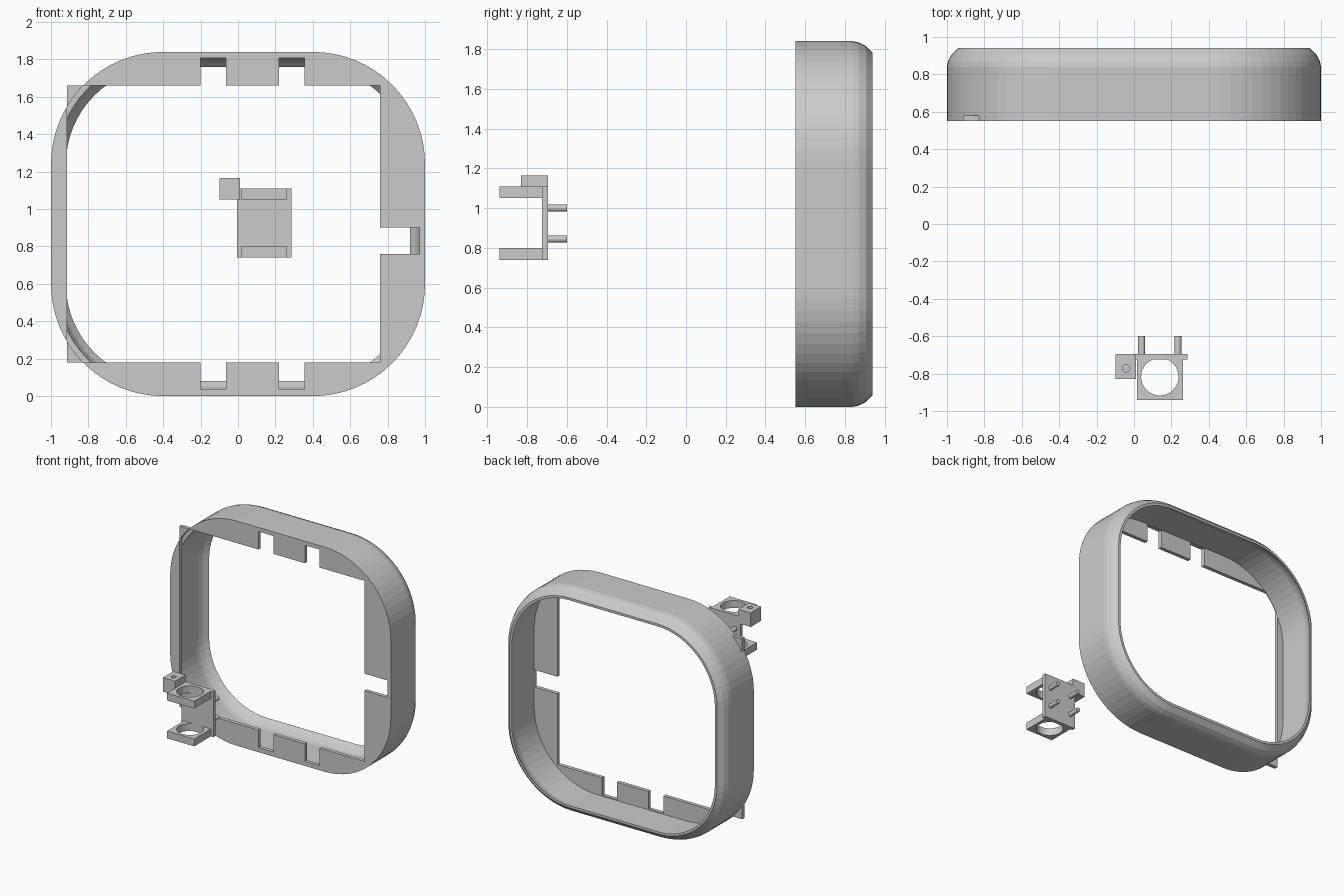
import bpy, bmesh, math
from mathutils import Matrix

if "Cube" in bpy.data.objects:
    bpy.data.objects.remove(bpy.data.objects["Cube"], do_unlink=True)

grey = bpy.data.materials.new("plain grey")
grey.use_nodes = True
GREY = (0.6, 0.6, 0.6, 1)
grey.diffuse_color = GREY
grey.node_tree.nodes["Principled BSDF"].inputs["Base Color"].default_value = GREY

MID, CORNER, STEPS = 0.92, 0.6, 16      # frame centre height, corner radius, facets


def finish(name, bm):
    bmesh.ops.recalc_face_normals(bm, faces=bm.faces)
    mesh = bpy.data.meshes.new(name)
    bm.to_mesh(mesh)
    bm.free()
    mesh.materials.append(grey)
    obj = bpy.data.objects.new(name, mesh)
    bpy.context.scene.collection.objects.link(obj)
    return obj


def box(name, x, y, z):
    bm = bmesh.new()
    bmesh.ops.create_cube(bm, size=1)
    for v in bm.verts:
        for i, (lo, hi) in enumerate((x, y, z)):
            v.co[i] = lo if v.co[i] < 0 else hi
    return finish(name, bm)


def cylinder(name, centre, radius, depth, axis="Z", sides=32):
    bm = bmesh.new()
    turn = Matrix.Rotation(math.pi / 2, 4, "X") if axis == "Y" else Matrix()
    bmesh.ops.create_cone(bm, cap_ends=True, segments=sides, radius1=radius,
                          radius2=radius, depth=depth,
                          matrix=Matrix.Translation(centre) @ turn)
    return finish(name, bm)


def outline(inset, y):
    """Rounded rectangle in the xz plane."""
    points = []
    for q, (sx, sz) in enumerate(((1, 1), (-1, 1), (-1, -1), (1, -1))):
        for i in range(STEPS + 1):
            a = (q + i / STEPS) * math.pi / 2
            r = CORNER - inset
            points.append((sx * (1 - CORNER) + r * math.cos(a), y,
                           MID + sz * (MID - CORNER) + r * math.sin(a)))
    return points


def loft(name, profile, closed):
    """Skin between outlines; closed joins last to first, else caps the ends."""
    bm = bmesh.new()
    loops = [[bm.verts.new(p) for p in outline(*step)] for step in profile]
    pairs = list(zip(loops, loops[1:]))
    if closed:
        pairs.append((loops[-1], loops[0]))
    else:
        bm.faces.new(loops[0])
        bm.faces.new(loops[-1])
    for a, b in pairs:
        for i in range(len(a)):
            j = (i + 1) % len(a)
            bm.faces.new((a[i], a[j], b[j], b[i]))
    return finish(name, bm)


def cut(obj, cutters):
    """Subtract the cutters, bake the result and remove them."""
    for c in cutters:
        mod = obj.modifiers.new("cut", "BOOLEAN")
        mod.operation, mod.solver, mod.object = "DIFFERENCE", "EXACT", c
    graph = bpy.context.evaluated_depsgraph_get()
    mesh = bpy.data.meshes.new_from_object(obj.evaluated_get(graph))
    obj.modifiers.clear()
    obj.data = mesh
    for c in cutters:
        bpy.data.objects.remove(c, do_unlink=True)


# Frame wall with its rounded back lip
FRONT, BACK = 0.55, 0.58
loft("frame_wall", [(0, BACK), (0, 0.84), (0.006, 0.87), (0.023, 0.905),
                    (0.06, 0.94), (0.08, 0.94), (0.05, 0.905), (0.035, 0.87),
                    (0.03, 0.84), (0.03, BACK)], True)

# Front plate with its opening, four slots and a side notch
LEFT, RIGHT, LOW, HIGH = -0.915, 0.76, 0.18, 1.66
deep = (0.4, 0.7)
cutters = [box("opening", (LEFT, RIGHT), deep, (LOW, HIGH)),
           box("notch", (RIGHT - 0.1, 0.97), deep, (0.76, 0.90))]
for x in (-0.2, 0.22):
    cutters.append(box("slot", (x, x + 0.135), deep, (0.037, LOW + 0.1)))
    cutters.append(box("slot", (x, x + 0.135), deep, (HIGH - 0.1, 1.807)))
plate = loft("front_plate", [(0, FRONT), (0, BACK)], False)
cut(plate, cutters)

# Small tabs where the opening's corners pass the frame's outline
tabs = box("corner_tabs", (LEFT, -0.7), (FRONT, BACK), (LOW, HIGH))
cut(tabs, [loft("tab_cutter", [(0, 0.4), (0, 0.7)], False)])

# Bracket back plate
box("bracket_plate", (-0.005, 0.285), (-0.725, -0.695), (0.74, 1.11))

# Upper and lower holder lugs with round holes
for name, z in (("lower_lug", 0.74), ("upper_lug", 1.05)):
    lug = box(name, (0.015, 0.262), (-0.94, -0.725), (z, z + 0.06))
    cut(lug, [cylinder("lug_hole", (0.138, -0.817, z + 0.03), 0.1, 0.2)])

# Side block with a screw hole
block = box("side_block", (-0.1, 0.012), (-0.83, -0.695), (1.05, 1.165))
cut(block, [cylinder("screw_hole", (-0.042, -0.772, 1.15), 0.02, 0.16, sides=16)])

# Four pegs on the back of the bracket
for x in (0.04, 0.235):
    for z in (0.845, 1.0):
        cylinder("peg", (x, -0.65, z), 0.018, 0.1, "Y", 16)
